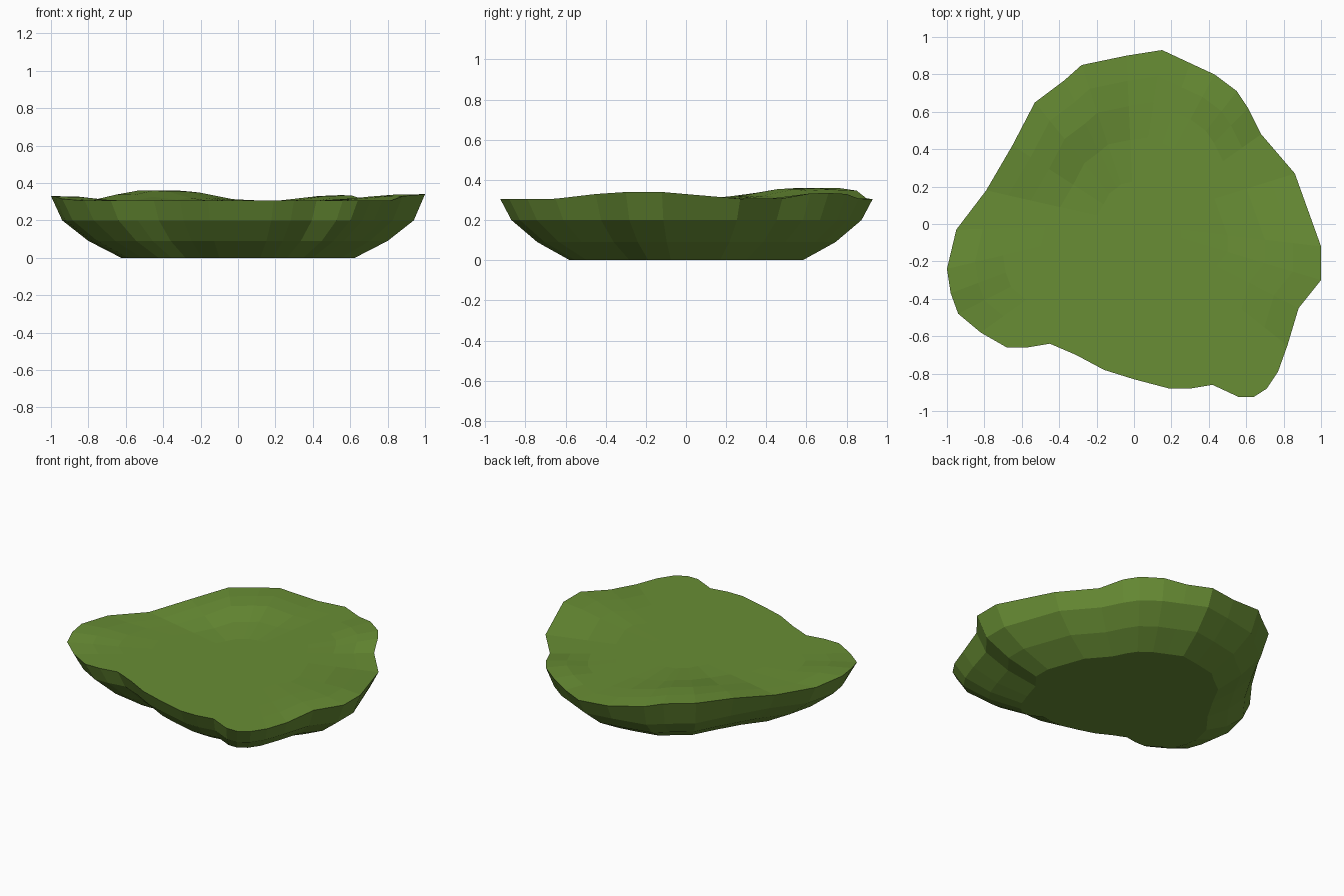
import bpy, bmesh, math

if "Cube" in bpy.data.objects:
    bpy.data.objects.remove(bpy.data.objects["Cube"])

# Rim outline seen from above, counter-clockwise
RIM = [(1.0, -.12), (.86, .27), (.68, .48), (.61, .62), (.55, .71), (.43, .80),
       (.30, .86), (.15, .93), (-.04, .90), (-.28, .85), (-.37, .77), (-.53, .65),
       (-.65, .42), (-.79, .18), (-.95, -.03), (-1.0, -.24), (-.98, -.37), (-.94, -.48),
       (-.82, -.58), (-.68, -.66), (-.57, -.66), (-.45, -.64), (-.31, -.70), (-.16, -.78),
       (0, -.83), (.19, -.88), (.30, -.88), (.42, -.86), (.56, -.925), (.64, -.925),
       (.71, -.88), (.77, -.79), (.82, -.65), (.88, -.45), (1.0, -.30)]

# Gentle swellings of the top: x, y, height, radius
BUMPS = [(-.45, .65, .055, .36), (1.0, -.2, .035, .36), (-1.0, -.24, .025, .25), (.55, .72, .03, .22)]


def top_height(x, y):
    z = .305
    for bx, by, h, r in BUMPS:
        z += h * math.exp(-(math.hypot(x - bx, y - by) / r) ** 4)
    return z


bm = bmesh.new()


def ring(scale, z=None):
    return [bm.verts.new((x * scale, y * scale,
                          top_height(x * scale, y * scale) if z is None else z)) for x, y in RIM]


def bridge(a, b):
    n = len(a)
    for i in range(n):
        j = (i + 1) % n
        bm.faces.new((a[i], a[j], b[j], b[i]))


# Flat base, three sloping side bands, then the uneven top
rings = [ring(.625, 0), ring(.80, .09), ring(.94, .20)]
rings += [ring(s) for s in (1, .85, .7, .5, .25)]
bm.faces.new(rings[0][::-1])
for a, b in zip(rings, rings[1:]):
    bridge(a, b)
centre = bm.verts.new((0, 0, top_height(0, 0)))
last = rings[-1]
for i in range(len(last)):
    bm.faces.new((last[i], last[(i + 1) % len(last)], centre))
bmesh.ops.recalc_face_normals(bm, faces=bm.faces)

mesh = bpy.data.meshes.new("grassy_mound")
bm.to_mesh(mesh)
bm.free()
mound = bpy.data.objects.new("grassy_mound", mesh)
bpy.context.collection.objects.link(mound)

green = bpy.data.materials.new("grass green")
green.diffuse_color = (.14, .27, .035, 1)
green.use_nodes = True
green.node_tree.nodes["Principled BSDF"].inputs["Base Color"].default_value = green.diffuse_color
mesh.materials.append(green)
